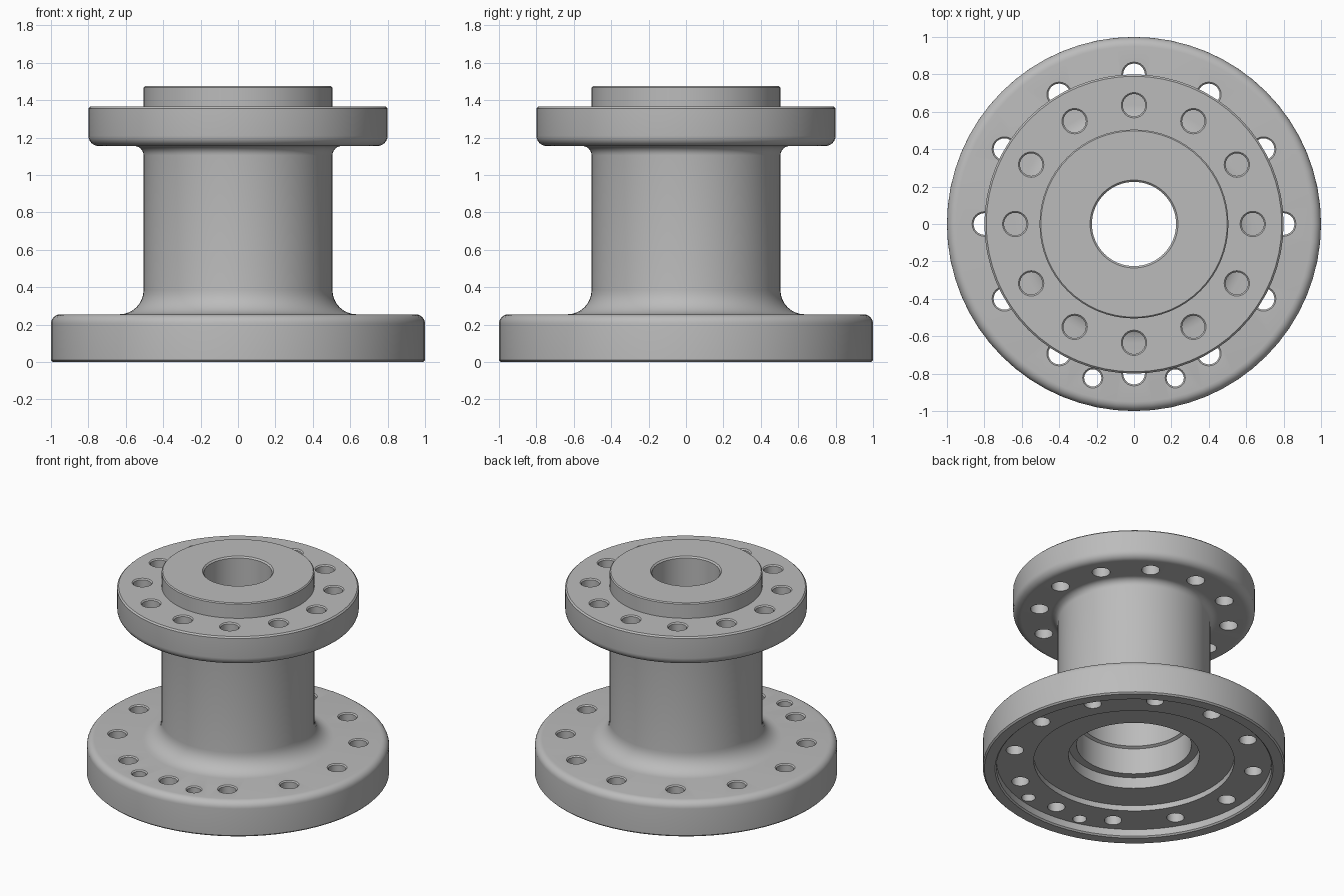
import bpy, bmesh
from math import sin, cos, pi, radians
from mathutils import Matrix

cube = bpy.data.objects.get("Cube")
if cube:
    bpy.data.objects.remove(cube)

SEGMENTS = 64


def arc(cx, cz, r, start, end, steps=6):
    """Points of a rounded corner in the (radius, height) plane."""
    angles = [radians(start + (end - start) * i / steps) for i in range(steps + 1)]
    return [(cx + r * cos(a), cz + r * sin(a)) for a in angles]


def new_object(name, bm):
    mesh = bpy.data.meshes.new(name)
    bm.to_mesh(mesh)
    bm.free()
    obj = bpy.data.objects.new(name, mesh)
    bpy.context.collection.objects.link(obj)
    return obj


def lathe(name, profile):
    """Revolve a closed (radius, height) profile about z."""
    bm = bmesh.new()
    rings = []
    for i in range(SEGMENTS):
        a = 2 * pi * i / SEGMENTS
        rings.append([bm.verts.new((r * cos(a), r * sin(a), z)) for r, z in profile])
    n = len(profile)
    for i, ring in enumerate(rings):
        nxt = rings[(i + 1) % SEGMENTS]
        for j in range(n):
            k = (j + 1) % n
            bm.faces.new((ring[j], nxt[j], nxt[k], ring[k]))
    bmesh.ops.recalc_face_normals(bm, faces=bm.faces)
    return new_object(name, bm)


def add_drill(bm, angle, distance, radius, z0, z1):
    """Vertical drill, flared at the top to leave a small chamfer."""
    x, y = distance * cos(radians(angle)), distance * sin(radians(angle))
    sides, flare = 24, 0.008
    levels = [(radius, z0 - 0.1), (radius, z1 - flare),
              (radius + flare, z1), (radius + flare, z1 + 0.05)]
    rings = [[bm.verts.new((x + r * cos(2 * pi * i / sides),
                            y + r * sin(2 * pi * i / sides), z))
              for i in range(sides)] for r, z in levels]
    for low, high in zip(rings, rings[1:]):
        for i in range(sides):
            k = (i + 1) % sides
            bm.faces.new((low[i], low[k], high[k], high[i]))
    bm.faces.new(rings[0][::-1])
    bm.faces.new(rings[-1])


# Outer contour, from the base up to the raised face
profile = [(0.99, 0), (1, 0.01)]
profile += arc(0.95, 0.205, 0.05, 0, 90)                 # base flange shoulder
profile += arc(0.635, 0.385, 0.13, 270, 180, 8)          # fillet into barrel
profile += arc(0.555, 1.105, 0.05, 180, 90)              # fillet under top flange
profile += arc(0.745, 1.21, 0.055, 270, 360)             # top flange lower edge
profile += [(0.8, 1.355), (0.79, 1.365), (0.505, 1.365),
            (0.505, 1.468), (0.498, 1.475)]
# Bore and the stepped recess in the underside
profile += [(0.235, 1.475), (0.225, 1.465), (0.225, 1.08), (0.36, 1.0),
            (0.36, 0.38), (0.38, 0.37), (0.38, 0.18), (0.433, 0.18),
            (0.433, 0.10), (0.663, 0.10), (0.663, 0.06), (0.91, 0.06),
            (0.91, 0.01), (0.92, 0)]
body = lathe("flanged_spool", profile)

# Bolt holes: twelve per flange and two small extra ones at the front
bm = bmesh.new()
for i in range(12):
    add_drill(bm, 30 * i, 0.80, 0.058, 0, 0.255)
    add_drill(bm, 30 * i, 0.635, 0.06, 1.155, 1.365)
for angle in (-105, -75):
    add_drill(bm, angle, 0.852, 0.046, 0, 0.255)
bmesh.ops.recalc_face_normals(bm, faces=bm.faces)
drills = new_object("bolt_hole_drills", bm)
drills.hide_render = True

bpy.ops.object.select_all(action="DESELECT")
bpy.context.view_layer.objects.active = body
body.select_set(True)
cut = body.modifiers.new("bolt_holes", "BOOLEAN")
cut.operation = "DIFFERENCE"
cut.solver = "EXACT"
cut.object = drills
bpy.ops.object.modifier_apply(modifier=cut.name)
bpy.data.objects.remove(drills)
bpy.ops.object.shade_smooth_by_angle(angle=radians(30))

# Plain grey metal
grey = (0.5, 0.5, 0.5, 1)
metal = bpy.data.materials.new("grey_metal")
metal.use_nodes = True
metal.diffuse_color = grey
metal.node_tree.nodes["Principled BSDF"].inputs["Base Color"].default_value = grey
body.data.materials.clear()
body.data.materials.append(metal)
